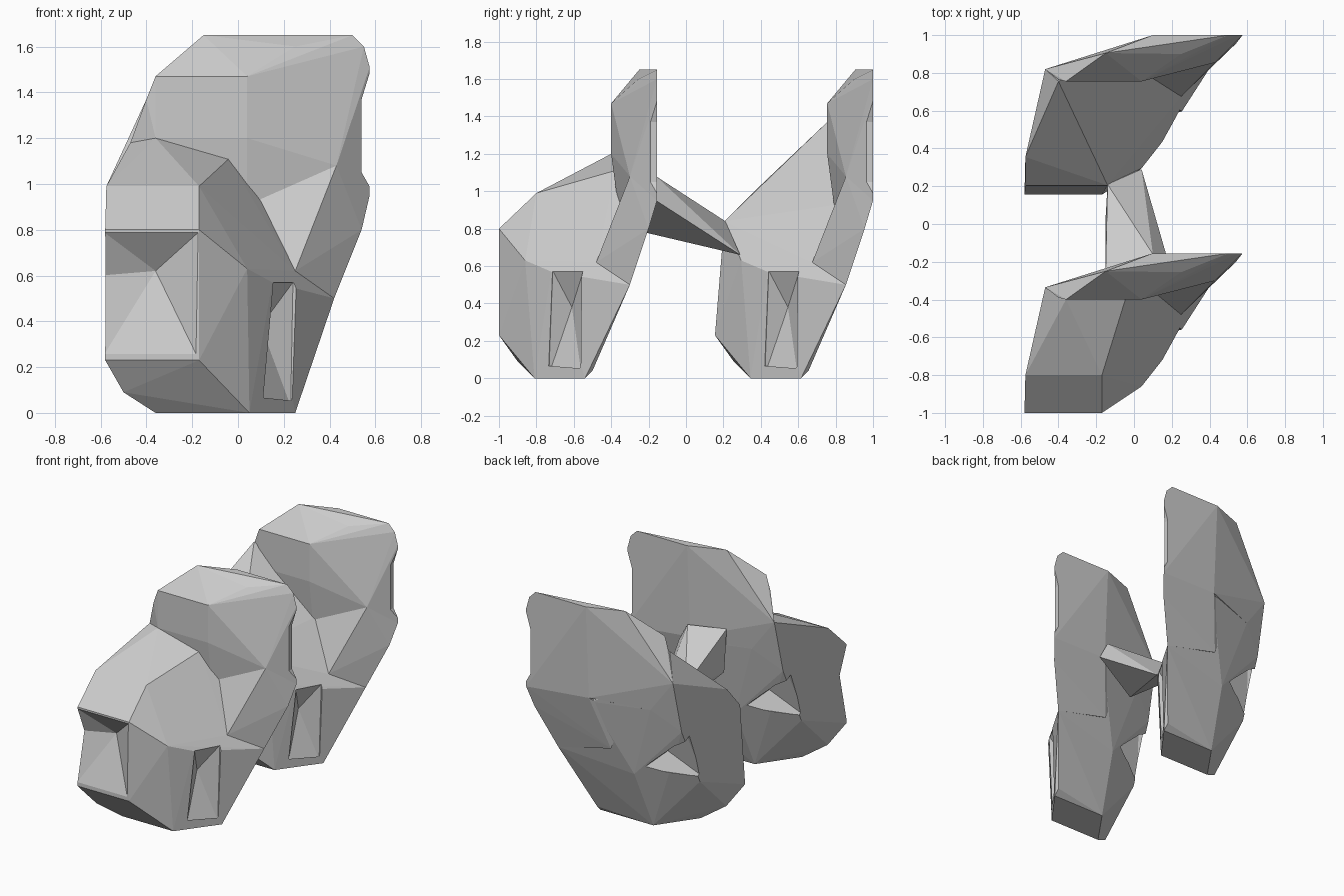
import bpy, bmesh


def hull(name, pts, dy=0.0):
    """Faceted convex block around a few corner points."""
    bm = bmesh.new()
    for x, y, z in pts:
        bm.verts.new((x, y + dy, z))
    bmesh.ops.convex_hull(bm, input=bm.verts)
    loose = [v for v in bm.verts if not v.link_faces]
    bmesh.ops.delete(bm, geom=loose, context='VERTS')
    bmesh.ops.recalc_face_normals(bm, faces=bm.faces)
    me = bpy.data.meshes.new(name)
    bm.to_mesh(me)
    bm.free()
    ob = bpy.data.objects.new(name, me)
    bpy.context.collection.objects.link(ob)
    return ob


def combine(ob, other, op):
    """Apply a boolean and remove the helper."""
    other.hide_render = True
    mod = ob.modifiers.new(op, 'BOOLEAN')
    mod.operation, mod.solver, mod.object = op, 'EXACT', other
    bpy.context.view_layer.objects.active = ob
    bpy.ops.object.modifier_apply(modifier=mod.name)
    bpy.data.objects.remove(other, do_unlink=True)


# lower body: bulging front, chamfered foot, leaning back
body = [
    (-.58, -1, .23), (-.17, -1, .23), (-.575, -.8, .99), (-.36, -.81, 0),
    (.05, -.81, 0), (.25, -.54, 0), (-.17, -.54, 0), (-.5, -.9, .09),
    (.25, -.5, .04), (.04, -.86, .63), (.15, -.72, .57), (.25, -.48, .62),
    (.42, -.3, .5), (.04, -.36, .91), (-.13, -.38, .42), (-.5, -.6, .38),
    (-.48, -.42, .8), (-.3, -.32, .95), (.1, -.2, .95), (-.47, -.335, 1.18),
]
# shoulder fronts differ between the two boulders
front_top = [(-.58, -1, .8), (-.17, -1, .8), (-.17, -.8, .99),
             (-.36, -.4, 1.2), (-.04, -.38, 1.11)]
rear_top = [(-.4, -.4, 1.37), (-.3, -.4, 1.25), (-.14, -.95, .84),
            (-.575, -.95, .82)]

# upright head with a sloped crown
head = [
    (-.15, -.25, 1.65), (.1, -.155, 1.65), (.5, -.155, 1.65), (.25, -.255, 1.6),
    (.55, -.155, 1.6), (.575, -.155, 1.51), (-.36, -.4, 1.47), (.04, -.4, 1.47),
    (-.4, -.39, 1.37), (-.47, -.335, 1.18), (-.36, -.4, 1.2), (.04, -.4, 1.2),
    (.43, -.3, 1.08), (-.05, -.22, 1.37), (-.3, -.32, .95), (.1, -.19, .98),
    (.575, -.155, .95), (.04, -.36, .9),
]
# flank flaring out below the head on the right
flank = [
    (.04, -.36, .91), (.25, -.48, .62), (.43, -.3, 1.08), (.575, -.155, .95),
    (.54, -.2, .8), (.42, -.3, .5), (.1, -.19, .98), (0, -.3, .6), (-.1, -.3, .85),
]
# notches: right cleft, left-back cleft, right rim nick, front recess
shared_notches = [
    [(.15, -.71, .57), (.24, -.55, .57), (.25, -.79, .57), (.35, -.61, .57),
     (.1, -.73, .03), (.23, -.56, .03), (.1, -.61, .38)],
    [(-.2, -.38, .48), (-.53, -.6, .42), (-.46, -.5, .75), (-.3, -.52, .58),
     (-.62, -.45, .75), (-.62, -.45, .42), (-.3, -.25, .5)],
    [(.58, y, z) for y in (-.35, -.1) for z in (1.5, .98)]
    + [(.54, y, z) for y in (-.35, -.1) for z in (1.37, 1.05)],
]
front_recess = [(-.6, -1.01, .8), (-.16, -1.01, .8), (-.5, -.95, .66),
                (-.36, -.87, .62), (-.6, -1.01, .23), (-.17, -1.01, .23),
                (-.6, -.93, .6)]

for name, dy, top, notches in (
        ("front_boulder", 0, front_top, shared_notches + [front_recess]),
        ("rear_boulder", 1.155, rear_top, shared_notches)):
    rock = hull(name, body + top, dy)
    combine(rock, hull("head", head, dy), 'UNION')
    combine(rock, hull("flank", flank, dy), 'UNION')
    for n in notches:
        combine(rock, hull("notch", n, dy), 'DIFFERENCE')

# sloping stone wedge joining the two boulders
hull("bridge", [(-.15, -.25, 1.08), (-.15, -.22, .78), (.1, -.16, 1.08),
                (.17, -.16, .95), (-.14, .21, .84), (.04, .29, .66),
                (-.15, .04, .8), (-.1, .25, .68)])
